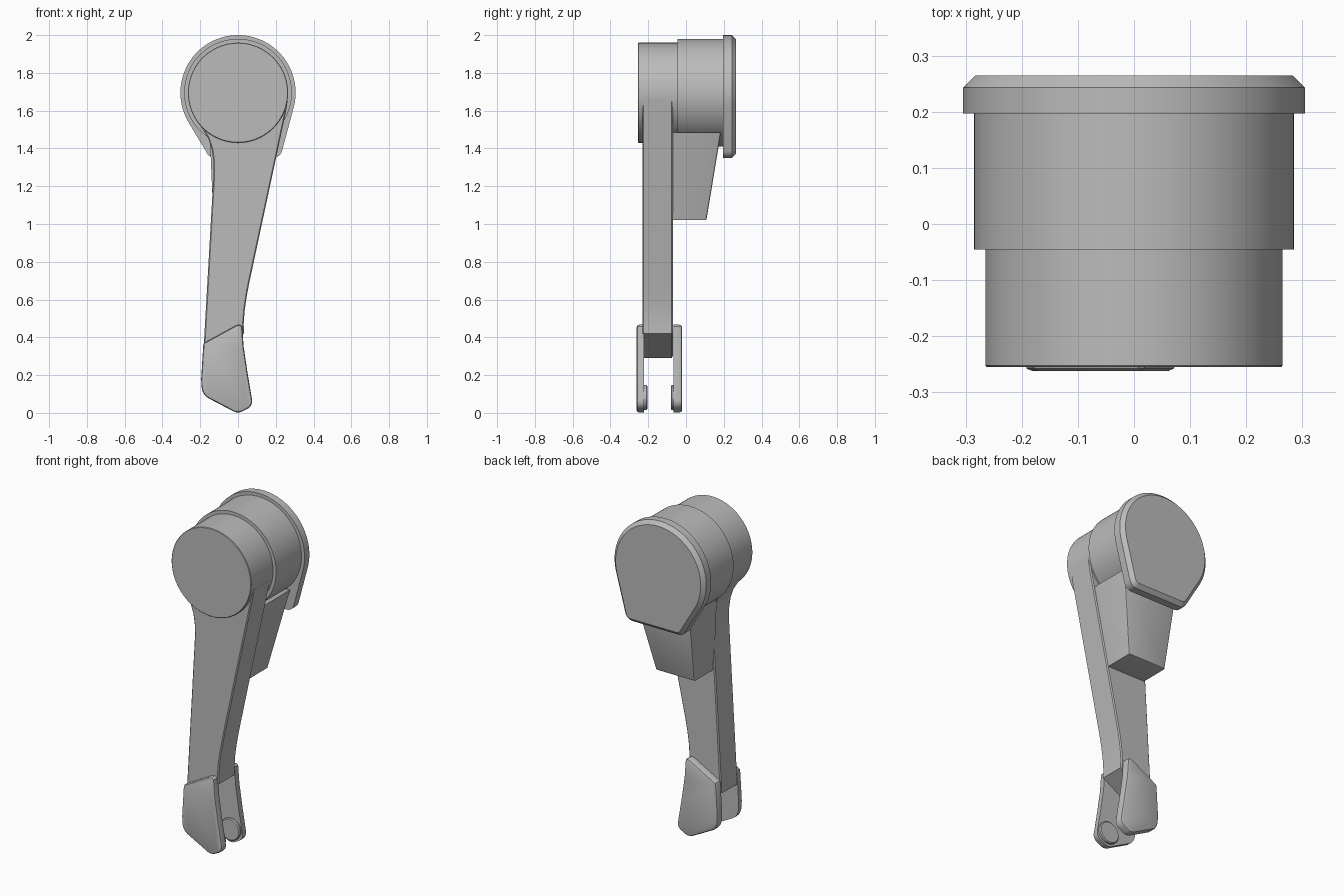
import bpy, bmesh, math

cube = bpy.data.objects.get("Cube")
if cube:
    bpy.data.objects.remove(cube)

grey = bpy.data.materials.new("plain grey")
grey.use_nodes = True
colour = (0.5, 0.5, 0.5, 1)
grey.diffuse_color = colour
grey.node_tree.nodes["Principled BSDF"].inputs["Base Color"].default_value = colour

HUB_Z = 1.695


def arc(cx, cz, r, start, end, steps):
    """Points on an arc in the x-z plane, angles in degrees."""
    angles = [math.radians(start + (end - start) * i / steps) for i in range(steps + 1)]
    return [(cx + r * math.cos(a), cz + r * math.sin(a)) for a in angles]


def circle(cx, cz, r, steps=96):
    return arc(cx, cz, r, 0, 360, steps)[:-1]


def prism(name, outline, y0, y1, bevel=0, bevel_y=(), segments=1, shape=None):
    """Extrude an x-z outline along y, then bevel the rims at the chosen y."""
    bm = bmesh.new()
    face = bm.faces.new([bm.verts.new((x, y0, z)) for x, z in outline])
    out = bmesh.ops.extrude_face_region(bm, geom=[face])
    for v in out["geom"]:
        if isinstance(v, bmesh.types.BMVert):
            v.co.y = y1
    bmesh.ops.recalc_face_normals(bm, faces=bm.faces)
    rims = [e for e in bm.edges
            if any(all(abs(v.co.y - y) < 1e-5 for v in e.verts) for y in bevel_y)]
    if shape:
        for v in bm.verts:
            shape(v)
    if rims:
        bmesh.ops.bevel(bm, geom=rims, offset=bevel, segments=segments,
                        profile=0.5, affect='EDGES', clamp_overlap=True)
    mesh = bpy.data.meshes.new(name)
    bm.to_mesh(mesh)
    bm.free()
    mesh.materials.append(grey)
    obj = bpy.data.objects.new(name, mesh)
    bpy.context.collection.objects.link(obj)
    bpy.ops.object.select_all(action='DESELECT')
    obj.select_set(True)
    bpy.context.view_layer.objects.active = obj
    bpy.ops.object.shade_smooth_by_angle(angle=math.radians(25))
    return obj


# Stepped hub
prism("front_hub", circle(0, HUB_Z, 0.265), -0.255, -0.04, 0.003, (-0.255,))
prism("rear_hub", circle(0, HUB_Z, 0.285), -0.045, 0.21)

# Teardrop back cap with a chamfered rear rim
cap = arc(0, HUB_Z, 0.305, -15, 210, 72)
cap += arc(-0.122, 1.398, 0.048, 210, 270, 6)
cap += arc(0.185, 1.4, 0.05, 270, 345, 6)
prism("back_cap", cap, 0.197, 0.265, 0.022, (0.265,))

# Tapering arm, flared into the hub, cut at a slant at the foot
arm = [(0.262, 1.65), (0.253, 1.59), (0.06, 0.69), (0.045, 0.61), (0.035, 0.54),
       (0.03, 0.47), (0.032, 0.42), (-0.185, 0.29), (-0.18, 0.38),
       (-0.132, 1.22), (-0.129, 1.28), (-0.131, 1.34), (-0.14, 1.4),
       (-0.158, 1.455), (-0.205, 1.53), (-0.15, 1.65)]
prism("arm", arm, -0.23, -0.07, 0.006, (-0.23, -0.07))


# Wedge brace behind the arm, its rear face leaning in towards the bottom
def lean(v):
    if v.co.y > 0:
        v.co.y = 0.108 + (v.co.z - 1.02) * 0.165


brace = [(-0.13, 1.02), (0.125, 1.02), (0.222, 1.485), (-0.15, 1.485)]
prism("brace", brace, -0.08, 0.18, 0.009, (0.18,), 2, lean)

# Pair of fork plates with inner bosses
plate = [(-0.184, 0.36), (-0.18, 0.37), (-0.01, 0.463), (0.008, 0.467), (0.022, 0.458),
         (0.03, 0.35), (0.05, 0.215)]
plate += arc(0.03, 0.062, 0.045, 8, -60, 6)
plate += arc(0.0, 0.052, 0.05, -65, -118, 5)
plate += arc(-0.118, 0.142, 0.075, 240, 185, 6)
plate += [(-0.195, 0.18)]
for side, outer, inner, boss in (("front", -0.262, -0.222, -0.205),
                                 ("rear", -0.02, -0.065, -0.08)):
    prism(side + "_fork_plate", plate, outer, inner, 0.014, (outer,), 2)
    prism(side + "_fork_boss", circle(0.0, 0.082, 0.066, 48),
          (outer + inner) / 2, boss, 0.005, (boss,))
